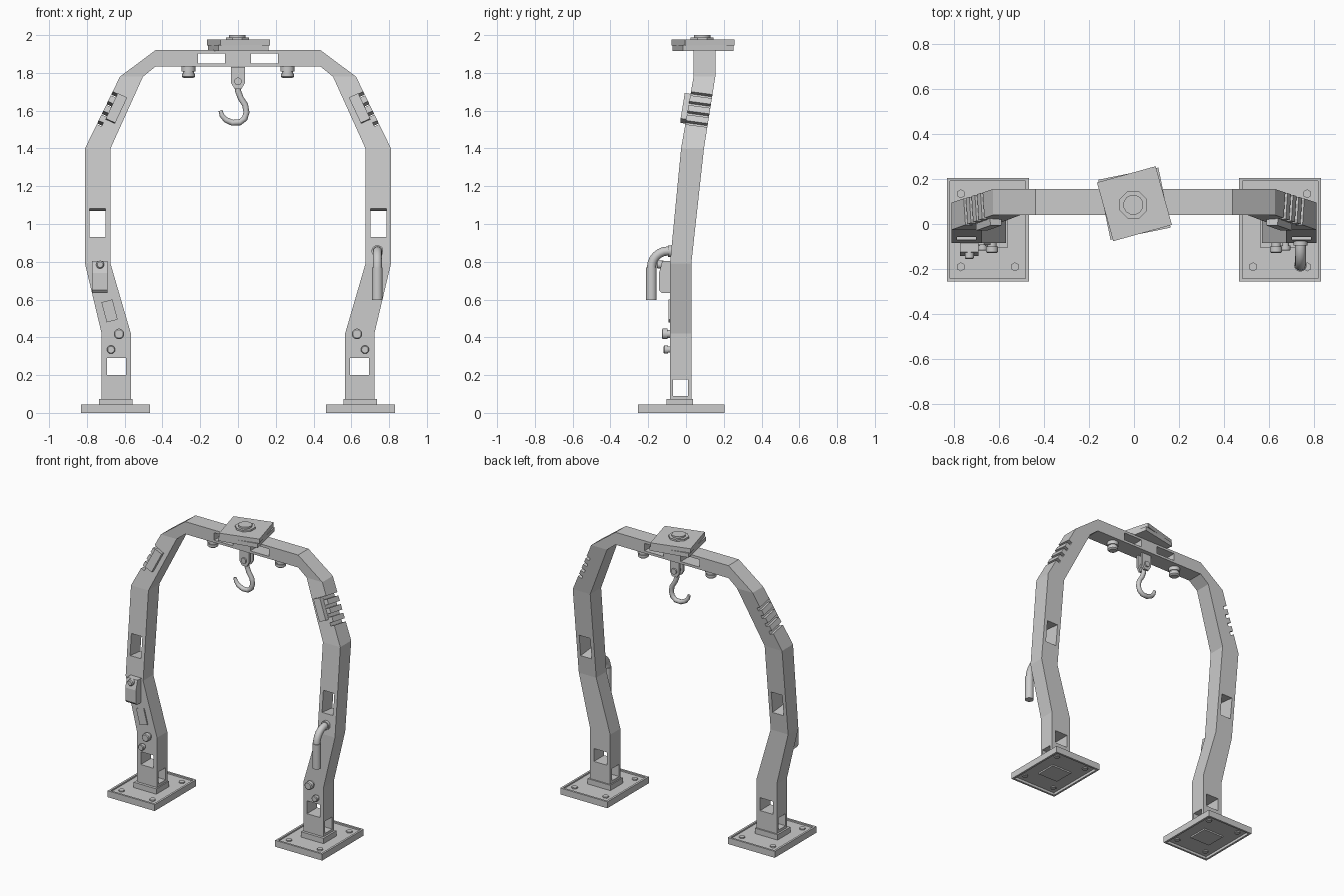
import bpy, bmesh, math
from mathutils import Vector, Matrix

if "Cube" in bpy.data.objects:
    bpy.data.objects.remove(bpy.data.objects["Cube"])


def finish(name, bm, smooth=False):
    bmesh.ops.recalc_face_normals(bm, faces=bm.faces[:])
    me = bpy.data.meshes.new(name)
    bm.to_mesh(me)
    bm.free()
    ob = bpy.data.objects.new(name, me)
    bpy.context.collection.objects.link(ob)
    if smooth:
        bpy.ops.object.select_all(action='DESELECT')
        bpy.context.view_layer.objects.active = ob
        ob.select_set(True)
        bpy.ops.object.shade_smooth_by_angle(angle=math.radians(35))
    return ob


def add_box(bm, c, size, rot=Matrix.Identity(4)):
    m = Matrix.Translation(c) @ rot @ Matrix.Diagonal((*size, 1))
    bmesh.ops.create_cube(bm, size=1, matrix=m)


def box(name, c, size, rot=Matrix.Identity(4)):
    bm = bmesh.new()
    add_box(bm, c, size, rot)
    return finish(name, bm)


def aligned(d):
    """Rotation whose z runs along d, with x kept level with the front."""
    z = Vector(d).normalized()
    x = Vector((0, 1, 0)).cross(z).normalized()
    return Matrix((x, z.cross(x), z)).transposed().to_4x4()


def loft(bm, loops):
    rings = [[bm.verts.new(p) for p in loop] for loop in loops]
    n = len(rings[0])
    for a, b in zip(rings, rings[1:]):
        for i in range(n):
            bm.faces.new((a[i], a[(i + 1) % n], b[(i + 1) % n], b[i]))
    bm.faces.new(rings[0])
    bm.faces.new(rings[-1])


def tube(name, path, radii, n=12):
    path = [Vector(p) for p in path]
    loops = []
    for i, p in enumerate(path):
        d = (path[min(i + 1, len(path) - 1)] - path[max(i - 1, 0)]).normalized()
        # reference axis lies normal to the plane of the path
        ref = Vector((1, 0, 0)) if abs(path[0].x - path[-1].x) < 1e-4 else Vector((0, 1, 0))
        u = ref - d * ref.dot(d)
        u.normalize()
        v = d.cross(u)
        loops.append([p + radii[i] * (u * math.cos(t) + v * math.sin(t))
                      for t in [2 * math.pi * k / n for k in range(n)]])
    bm = bmesh.new()
    loft(bm, loops)
    return finish(name, bm, True)


def turned(name, base, axis, profile, n=16):
    """Stack of coaxial (radius, distance) rings."""
    rot = Vector(axis).to_track_quat('Z', 'Y').to_matrix()
    loops = [[Vector(base) + rot @ Vector((r * math.cos(2 * math.pi * (k + .5) / n),
                                         r * math.sin(2 * math.pi * (k + .5) / n), h))
              for k in range(n)] for r, h in profile]
    bm = bmesh.new()
    loft(bm, loops)
    return finish(name, bm, n > 8)


# Arch frame: (outer x, outer z, inner x, inner z, front y, back y)
half = [(.722, .06, .567, .06, -.085, .028), (.722, .42, .567, .42, -.085, .028),
        (.81, .79, .675, .79, -.085, .028), (.81, 1.40, .675, 1.40, -.026, .095),
        (.625, 1.78, .503, 1.78, .04, .155), (.437, 1.92, .437, 1.833, .04, .155)]
sections = [(-1, h) for h in half] + [(1, h) for h in reversed(half)]
bm = bmesh.new()
loft(bm, [[(s * ox, f, oz), (s * ox, b, oz), (s * ix, b, iz), (s * ix, f, iz)]
          for s, (ox, oz, ix, iz, f, b) in sections])
frame = finish("arch_frame", bm)

# Window and groove cutters
cut = bmesh.new()
for s in (-1, 1):
    add_box(cut, (s * .643, -.03, .245), (.1, .4, .09))
    add_box(cut, (s * .643, -.03, .133), (.4, .08, .085))
    add_box(cut, (s * .743, .003, 1.0), (.085, .4, .15), aligned((0, .062, .61)))
    add_box(cut, (s * .14, .1, 1.876), (.145, .4, .052))
    up = aligned((-s * .178, .063, .38))
    for k in range(4):
        t = (1.53 + k * .051 - 1.40) / .38
        edge = Vector((s * (.81 - .185 * t), .035 + .063 * t, 1.40 + .38 * t))
        add_box(cut, edge, (.056, .3, .022), up)
cutter = finish("window_cutter", cut)
cutter.hide_render = True
mod = frame.modifiers.new("windows", 'BOOLEAN')
mod.operation, mod.solver, mod.object = 'DIFFERENCE', 'EXACT', cutter
bpy.context.view_layer.objects.active = frame
bpy.ops.object.modifier_apply(modifier=mod.name)
bpy.data.objects.remove(cutter)

for s, side in ((-1, "left"), (1, "right")):
    # Foot plate with shallow recess above and deep recess below
    cx = s * .648
    bm = bmesh.new()
    add_box(bm, (cx, -.0255, .0225), (.364, .459, .045))
    for sign, depth in ((1, .01), (-1, .018)):
        bm.normal_update()
        face = [f for f in bm.faces if f.normal.z * sign > .9]
        bmesh.ops.inset_region(bm, faces=face, thickness=.02, depth=0)
        low = bmesh.ops.extrude_face_region(bm, geom=face)['geom']
        bmesh.ops.delete(bm, geom=face, context='FACES_ONLY')
        bmesh.ops.translate(bm, verts=[v for v in low if isinstance(v, bmesh.types.BMVert)],
                            vec=(0, 0, -sign * depth))
    finish(side + "_foot_plate", bm)
    box(side + "_foot_collar", (s * .647, -.033, .05), (.176, .142, .045))
    box(side + "_foot_underpad", (s * .647, -.033, .014), (.155, .142, .012))
    for bx in (-.12, .12):
        for by in (-.19, .134):
            turned(side + "_foot_bolt", (cx + bx, by, .012), (0, 0, 1),
                   [(.02, 0), (.02, .032)], 6)
    # Front knobs on the lower leg
    for kx, kz, r, h in ((.63, .418, .028, .048), (.672, .335, .022, .038)):
        turned(side + "_leg_knob", (s * kx, -.08, kz), (0, -1, 0),
               [(r * .75, 0), (r * .75, h * .4), (r, h * .4), (r, h * .9), (r * .8, h)])
    # Slanted block on the upper leg front
    box(side + "_upper_block", (s * .645, .012, 1.61), (.055, .06, .15),
        aligned((-s * .178, .063, .38)))
    # Lamps under the cross beam
    turned(side + "_beam_lamp", (s * .262, .097, 1.84), (0, 0, -1),
           [(.037, 0), (.037, .033), (.03, .033), (.03, .042), (.035, .042), (.035, .06), (.025, .068)])

# Control box with chamfered top, button and lower panel on the left leg
bm = bmesh.new()
prof = [(-.075, .635), (-.13, .635), (-.143, .65), (-.143, .74), (-.125, .805), (-.075, .805)]
loft(bm, [[(x, y, z) for y, z in prof] for x in (-.772, -.69)])
finish("control_box", bm)
turned("control_button", (-.73, -.12, .785), (0, -1, 0), [(.021, 0), (.021, .03), (.015, .036)])
box("leg_panel", (-.68, -.086, .54), (.06, .014, .11), aligned((-.0975, 0, .37)))

# Bent pipe with thick lower sleeve on the right leg
path = [(.738, -.05, .857), (.738, -.095, .857)]
for k in range(1, 7):
    a = math.radians(15 * k)
    path.append((.738, -.095 - .088 * math.sin(a), .769 + .088 * math.cos(a)))
path += [(.738, -.183, .768), (.738, -.183, .6)]
tube("bent_pipe", path, [.024] * len(path))
turned("pipe_collar", (.738, -.07, .857), (0, -1, 0), [(.031, 0), (.031, .025)])
turned("pipe_sleeve", (.738, -.183, .77), (0, 0, -1), [(.028, 0), (.028, .172)])

# Twisted top plates and nut
for name, z, h, ang, w in (("lower_top_plate", 1.932, .03, 11.5, .272),
                           ("upper_top_plate", 1.961, .03, 15.5, .27)):
    box(name, (.002, .09, z), (w, w, h), Matrix.Rotation(math.radians(ang), 4, 'Z'))
turned("top_nut", (-.003, .085, 1.97), (0, 0, 1), [(.066, 0), (.066, .018)], 8)
turned("top_cap", (-.003, .085, 1.98), (0, 0, 1), [(.045, 0), (.045, .02)], 12)

# Hanging hook: lugs, pin and curved tube
for y in (.068, .112):
    bm = bmesh.new()
    prof = [(-.036, 1.83), (-.036, 1.745), (-.018, 1.715), (.018, 1.715), (.036, 1.745), (.036, 1.83)]
    loft(bm, [[(x, y + dy, z) for x, z in prof] for dy in (0, .016)])
    finish("hook_lug", bm)
turned("hook_pin", (0, .058, 1.755), (0, 1, 0), [(.02, 0), (.02, .08)], 12)
hook = [(0, 1.77), (0, 1.705), (.015, 1.665), (.038, 1.63), (.045, 1.59), (.035, 1.558), (.01, 1.538),
        (-.03, 1.536), (-.065, 1.552), (-.085, 1.575), (-.093, 1.6)]
tube("hook", [(x, .098, z) for x, z in hook], [.016] * 8 + [.015, .013, .01])
